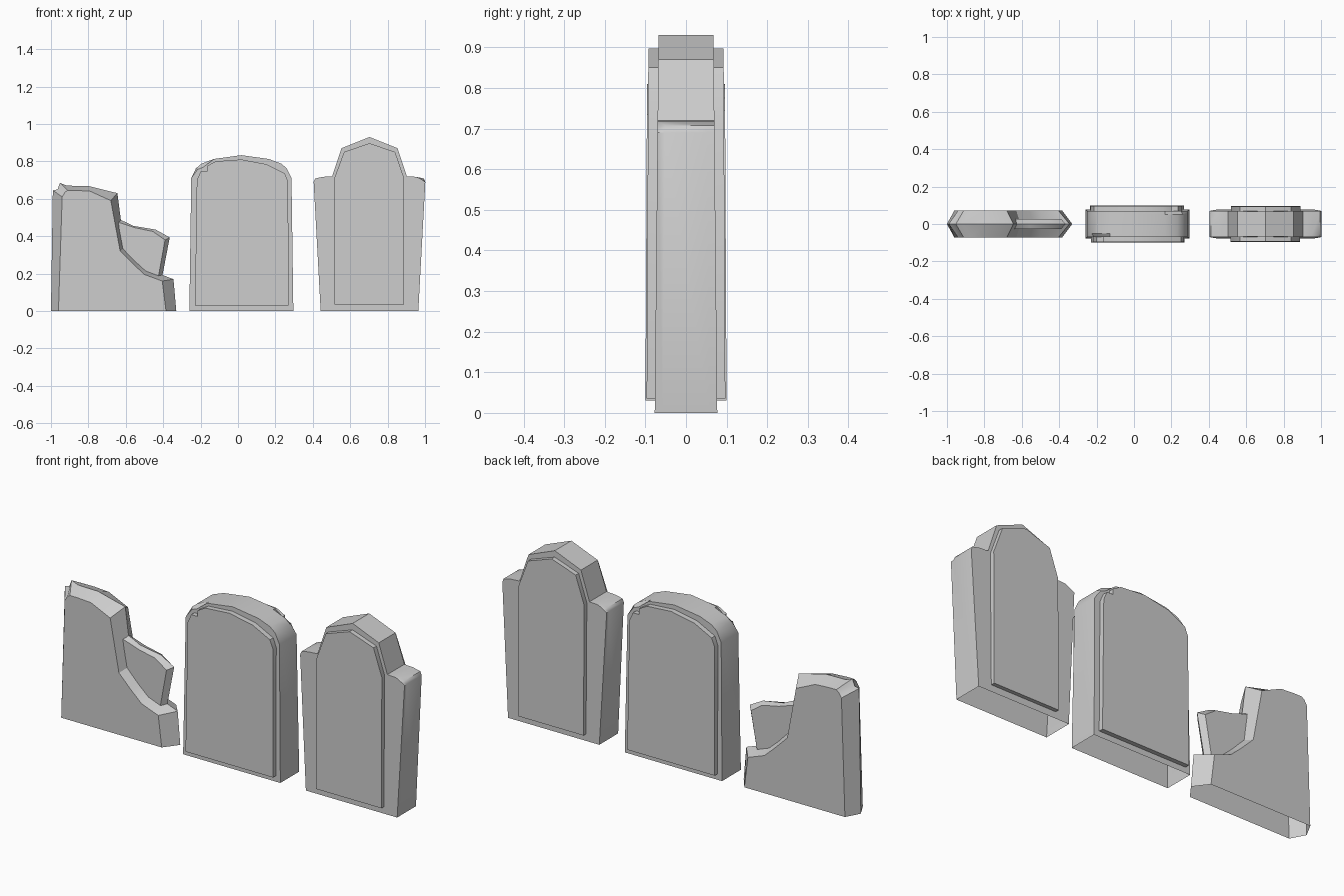
import bpy, bmesh
from math import pi, radians
from mathutils import Matrix, Vector

if "Cube" in bpy.data.objects:
    bpy.data.objects.remove(bpy.data.objects["Cube"])

stone = bpy.data.materials.new("grey stone")
stone.use_nodes = True
GREY = (0.61, 0.61, 0.61, 1)
stone.diffuse_color = GREY
bsdf = stone.node_tree.nodes["Principled BSDF"]
bsdf.inputs["Base Color"].default_value = GREY
bsdf.inputs["Roughness"].default_value = 0.9


def loft(name, layers, back_cap=True):
    """Join (depth, taper, outline) layers; the underside stays open at the ground."""
    bm = bmesh.new()
    rings = [[bm.verts.new((x, y * (1 - taper * z), z)) for x, z in outline]
             for y, taper, outline in layers]
    bm.faces.new(rings[0])
    if back_cap:
        bm.faces.new(rings[-1][::-1])
    count = len(rings[0])
    for a, b in zip(rings, rings[1:]):
        for i in range(count):
            j = (i + 1) % count
            bm.faces.new((a[i], b[i], b[j], a[j]))
    bmesh.ops.recalc_face_normals(bm, faces=bm.faces)
    underside = [f for f in bm.faces if all(v.co.z < 0.001 for v in f.verts)]
    bmesh.ops.delete(bm, geom=underside, context="FACES")
    mesh = bpy.data.meshes.new(name)
    bm.to_mesh(mesh)
    bm.free()
    mesh.materials.append(stone)
    mesh.shade_smooth()
    mesh.set_sharp_from_angle(angle=radians(30))
    ob = bpy.data.objects.new(name, mesh)
    bpy.context.collection.objects.link(ob)
    return ob


def chipped(outline, chips):
    """Pull chosen outline corners inward."""
    return [(x + chips.get(i, (0, 0))[0], z + chips.get(i, (0, 0))[1])
            for i, (x, z) in enumerate(outline)]


def turned(outline, centre):
    return [(2 * centre - x, z) for x, z in outline][::-1]


def headstone(name, centre, front, chips, panel, depth, panel_depth):
    # Half-turn symmetric slab: the same damage on front and back
    back = turned(front, centre)
    average = [((a + c) / 2, (b + d) / 2) for (a, b), (c, d) in zip(front, back)]
    front_cap = chipped(average, chips)
    back_cap = turned(front_cap, centre)
    thin = 0.13
    loft(name + "_slab", [(-depth, thin, front_cap), (-depth * 0.75, thin, average),
                          (depth * 0.75, thin, average), (depth, thin, back_cap)])
    # Raised panel, repeated on the back by a half turn
    face = loft(name + "_front_panel", [(-panel_depth, 0.05, panel),
                                        (-depth, thin, panel)], back_cap=False)
    rear = face.copy()
    rear.data = face.data.copy()
    rear.name = name + "_back_panel"
    pivot = Vector((centre, 0, 0))
    rear.data.transform(Matrix.Translation(pivot) @ Matrix.Rotation(pi, 4, "Z")
                        @ Matrix.Translation(-pivot))
    bpy.context.collection.objects.link(rear)


# Round-topped headstone
headstone(
    "round_headstone", 0.018,
    [(-.26, 0), (-.25, .71), (-.225, .765), (-.195, .795), (-.13, .82), (.018, .833),
     (.165, .805), (.231, .78), (.261, .76), (.286, .71), (.296, 0)],
    {2: (.01, -.005), 3: (.008, -.02)},
    [(-.23, .03), (-.22, .70), (-.2, .745), (-.165, .745), (-.165, .775), (-.12, .8),
     (.018, .81), (.15, .785), (.25, .735), (.268, .69), (.27, .03)],
    0.077, 0.1)

# Shouldered headstone with a pointed crown
headstone(
    "shouldered_headstone", 0.703,
    [(.44, 0), (.403, .69), (.41, .708), (.45, .717), (.505, .72), (.555, .87),
     (.703, .93), (.855, .87), (.905, .72), (.95, .717), (.992, .708), (1, .69), (.962, 0)],
    {10: (-.012, -.006)},
    [(.515, .035), (.515, .71), (.567, .85), (.703, .897), (.84, .85), (.888, .71),
     (.888, .035)],
    0.077, 0.097)

# Broken headstone: faces slope out to a central ridge
face = [(-.96, 0), (-.94, .61), (-.925, .635), (-.91, .645), (-.87, .645), (-.79, .64),
        (-.68, .59), (-.63, .32), (-.56, .25), (-.5, .195), (-.405, .16), (-.385, 0)]
ridge = [(-1, 0), (-.99, .645), (-.965, .65), (-.952, .685), (-.915, .67), (-.8, .668),
         (-.645, .63), (-.607, .34), (-.54, .27), (-.49, .225), (-.345, .17), (-.33, 0)]
loft("broken_headstone", [(-.073, 0, face), (0, 0, ridge), (.073, 0, face)])

# Thin core left standing in the break
core = [(-.66, .48), (-.61, .465), (-.55, .445), (-.455, .425), (-.39, .38), (-.43, .16),
        (-.66, .16)]
core_ridge = [(-.66, .5), (-.6, .475), (-.56, .455), (-.44, .435), (-.365, .393), (-.41, .16),
              (-.66, .16)]
loft("broken_core", [(-.027, 0, core), (0, 0, core_ridge), (.027, 0, core)])
